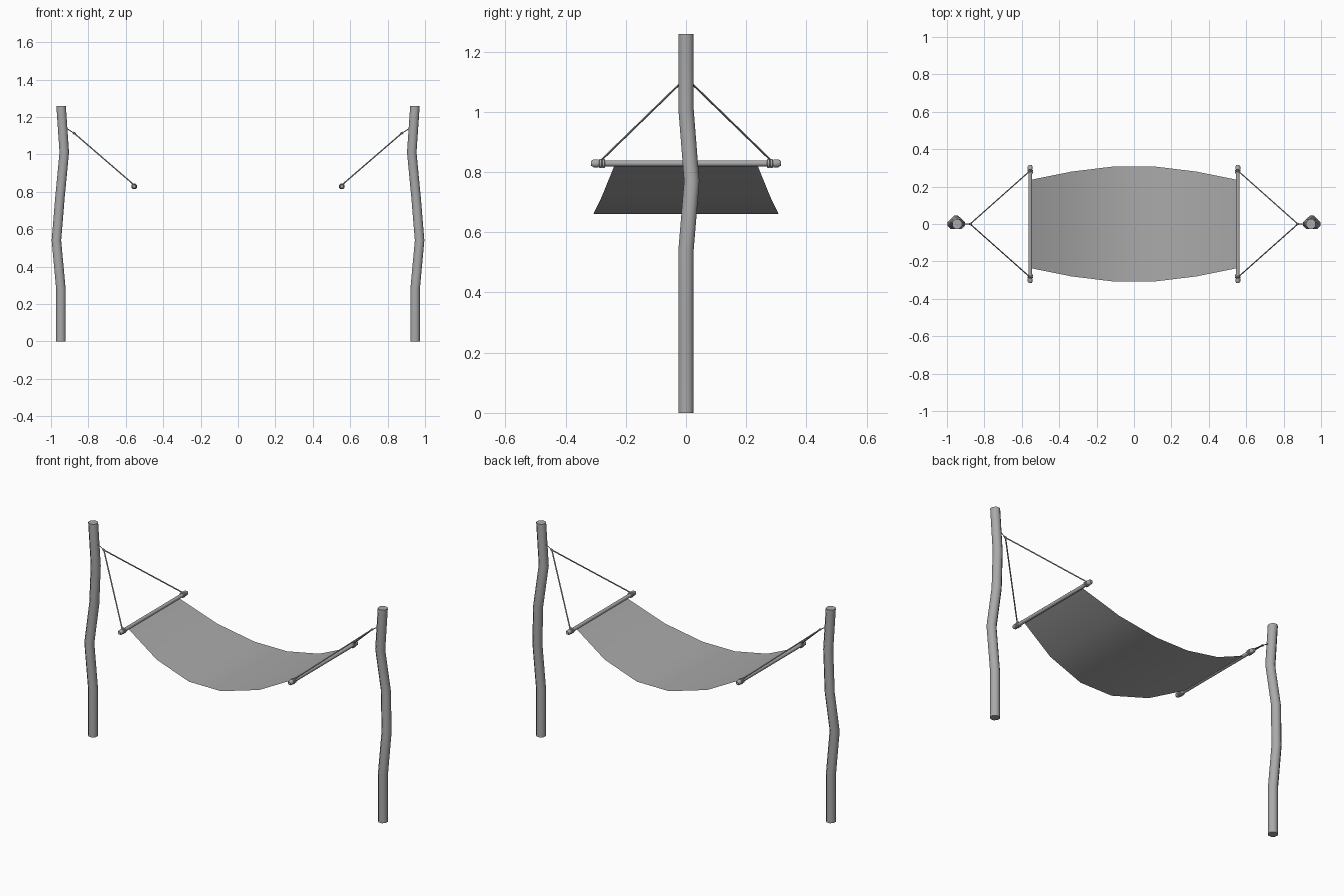
import bpy
import bmesh
import math
from mathutils import Vector

cube = bpy.data.objects.get("Cube")
if cube:
    bpy.data.objects.remove(cube, do_unlink=True)

grey = bpy.data.materials.new("plain_grey")
grey.use_nodes = True
colour = (0.4, 0.4, 0.4, 1)
grey.diffuse_color = colour
grey.node_tree.nodes["Principled BSDF"].inputs["Base Color"].default_value = colour


def finish(name, bm, angle=30):
    """Turn a bmesh into a named, shaded object."""
    mesh = bpy.data.meshes.new(name)
    bm.to_mesh(mesh)
    bm.free()
    mesh.materials.append(grey)
    obj = bpy.data.objects.new(name, mesh)
    bpy.context.collection.objects.link(obj)
    bpy.ops.object.select_all(action="DESELECT")
    obj.select_set(True)
    bpy.context.view_layer.objects.active = obj
    bpy.ops.object.shade_smooth_by_angle(angle=math.radians(angle))
    return obj


def tube(name, points, radii, sides, normal=None):
    """Sweep a polygon along points; normal fixes the plane of every ring."""
    bm = bmesh.new()
    pts = [Vector(p) for p in points]
    axis = normal or (pts[-1] - pts[0]).normalized()
    turn = axis.to_track_quat("Z", "Y")
    rings = []
    for p, r in zip(pts, radii):
        ring = []
        for i in range(sides):
            a = math.tau * (i + 0.5) / sides
            ring.append(bm.verts.new(p + turn @ Vector((r * math.cos(a), r * math.sin(a), 0))))
        rings.append(ring)
    for low, high in zip(rings, rings[1:]):
        for i in range(sides):
            j = (i + 1) % sides
            bm.faces.new((low[i], low[j], high[j], high[i]))
    bm.faces.new(rings[0][::-1])
    bm.faces.new(rings[-1])
    bmesh.ops.recalc_face_normals(bm, faces=bm.faces)
    return finish(name, bm, 50)


# Crooked pole centre line: x, y, z
POLE = [(0.947, 0, 0), (0.947, 0, 0.28), (0.971, 0, 0.54),
        (0.952, 0.019, 0.77), (0.929, 0, 1.01), (0.946, 0, 1.258)]
BAR_X, BAR_Z = 0.555, 0.829
# Bar outline along its length: y, radius
BAR_END = [(0.29, 0.011), (0.291, 0.0145), (0.306, 0.0145), (0.315, 0.009)]
APEX_X, APEX_Z = 0.876, 1.113

for side, s in (("left", 1), ("right", -1)):
    # Pole
    tube(side + "_pole", [(s * x, y, z) for x, y, z in POLE],
         [0.0275] * len(POLE), 8, Vector((0, 0, 1)))

    # Spreader bar with thicker ends
    outline = [(-y, r) for y, r in reversed(BAR_END)] + BAR_END
    tube(side + "_spreader_bar", [(s * BAR_X, y, BAR_Z) for y, r in outline],
         [r for y, r in outline], 8)

    # Ropes and their wraps on the bar
    for end, e in (("back", 1), ("front", -1)):
        for k, y in enumerate((0.274, 0.284)):
            tube(f"{side}_{end}_rope_wrap_{k + 1}",
                 [(s * BAR_X, e * (y + d), BAR_Z) for d in (-0.005, -0.003, 0.003, 0.005)],
                 [0.013, 0.0165, 0.0165, 0.013], 8)
        tube(f"{side}_{end}_rope",
             [(s * (BAR_X + 0.006), e * 0.28, BAR_Z + 0.012), (s * APEX_X, 0, APEX_Z)],
             [0.0038] * 2, 6)

    # Knot and short tie to the pole
    tube(side + "_rope_knot",
         [(s * (APEX_X + d), 0, APEX_Z + d * 0.6) for d in (-0.008, 0, 0.008)],
         [0.004, 0.007, 0.004], 6)
    tube(side + "_pole_tie", [(s * APEX_X, 0, APEX_Z), (s * 0.914, 0, 1.137)],
         [0.0025] * 2, 6)

# Sagging cloth: x, half width, z
half = [(0.105, 0.308, 0.66), (0.335, 0.28, 0.718), (0.552, 0.236, 0.826)]
sections = [(-x, w, z) for x, w, z in reversed(half)] + half
bm = bmesh.new()
rows = [[bm.verts.new((x, w * t, z)) for t in (-1, 1)] for x, w, z in sections]
for a, b in zip(rows, rows[1:]):
    bm.faces.new((a[0], b[0], b[1], a[1]))
finish("hammock_cloth", bm, 60)
